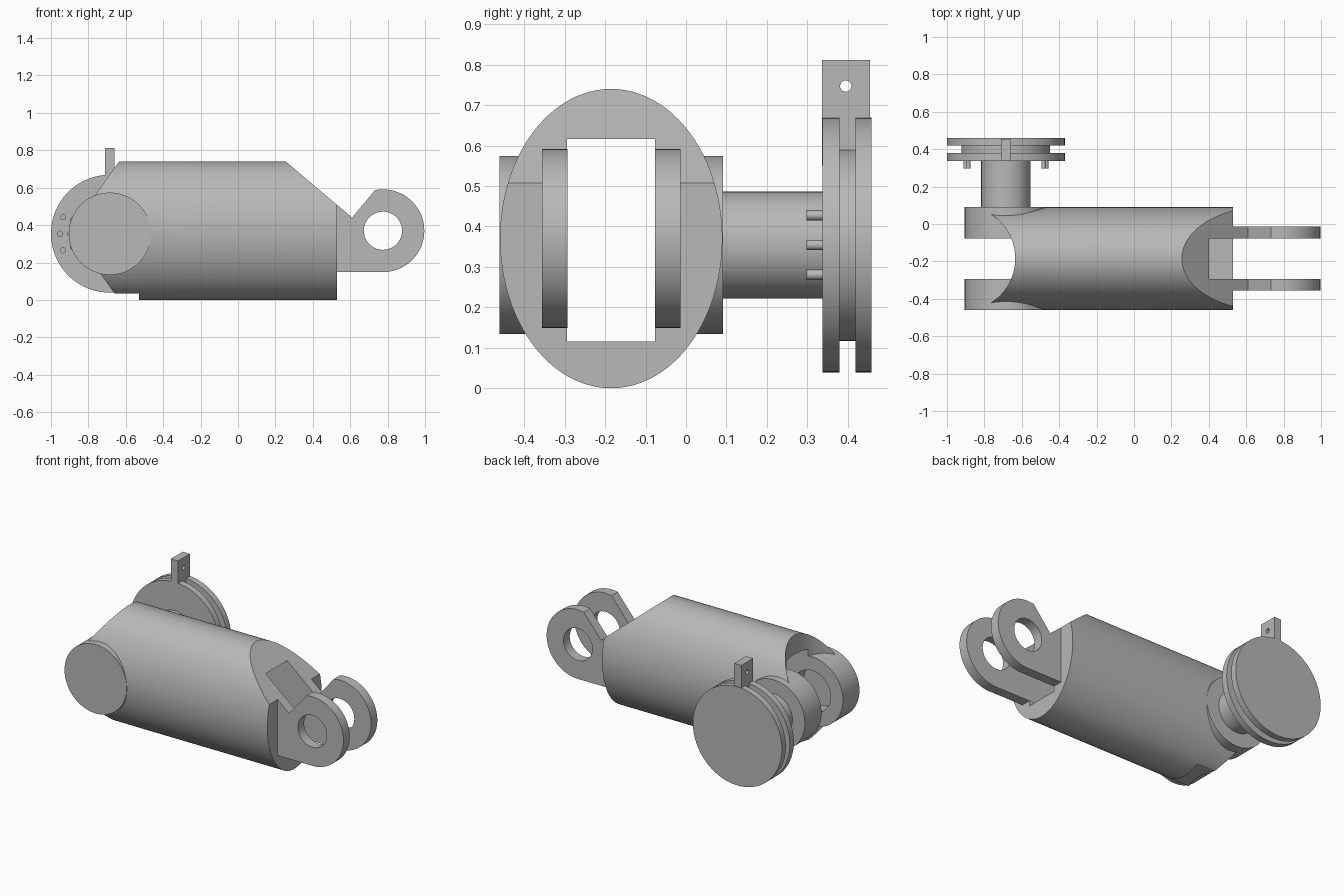
import bpy, bmesh, math
from mathutils import Vector

old = bpy.data.objects.get("Cube")
if old:
    bpy.data.objects.remove(old, do_unlink=True)

steel = bpy.data.materials.new("plain grey")
steel.use_nodes = True
GREY = (0.48, 0.48, 0.48, 1)
steel.diffuse_color = GREY
steel.node_tree.nodes["Principled BSDF"].inputs["Base Color"].default_value = GREY


def arc(cx, cy, rx, ry=None, start=0, end=360, n=64):
    """Points on an ellipse; a full turn is left open at the end."""
    ry = ry or rx
    steps = n if end - start == 360 else n - 1
    angles = [math.radians(start + (end - start) * i / steps) for i in range(n)]
    return [(cx + rx * math.cos(a), cy + ry * math.sin(a)) for a in angles]


def prism(name, pts, axis, lo, hi):
    """Extrude a closed profile along the given axis from lo to hi."""
    place = {"x": lambda p, d: Vector((d, p[0], p[1])),
             "y": lambda p, d: Vector((p[0], d, p[1])),
             "z": lambda p, d: Vector((p[0], p[1], d))}[axis]
    bm = bmesh.new()
    face = bm.faces.new([bm.verts.new(place(p, lo)) for p in pts])
    out = bmesh.ops.extrude_face_region(bm, geom=[face])
    top = [v for v in out["geom"] if isinstance(v, bmesh.types.BMVert)]
    bmesh.ops.translate(bm, verts=top, vec=place((0, 0), hi - lo))
    bmesh.ops.recalc_face_normals(bm, faces=bm.faces)
    mesh = bpy.data.meshes.new(name)
    bm.to_mesh(mesh)
    bm.free()
    mesh.materials.append(steel)
    obj = bpy.data.objects.new(name, mesh)
    bpy.context.collection.objects.link(obj)
    return obj


def rect(x0, y0, x1, y1):
    return [(x0, y0), (x1, y0), (x1, y1), (x0, y1)]


def boolean(target, tool, operation="DIFFERENCE"):
    """Apply a boolean and discard the tool."""
    mod = target.modifiers.new("bool", "BOOLEAN")
    mod.operation, mod.object, mod.solver = operation, tool, "EXACT"
    bpy.context.view_layer.objects.active = target
    bpy.ops.object.modifier_apply(modifier=mod.name)
    bpy.data.objects.remove(tool, do_unlink=True)


MID = -0.185            # centre plane of the body in y
PX, PZ = -0.685, 0.354  # pivot axis

# Body: elliptical barrel with a sloped end, a scooped end and a low flat
body = prism("body", arc(MID, 0.37, 0.275, 0.37, n=96), "x", -0.77, 0.53)
boolean(body, prism("slope_cut", [(0.2, 0.787), (0.7, 0.364), (0.7, 0.9), (0.2, 0.9)], "y", -1, 1))
boolean(body, prism("scoop_cut", arc(-0.916, MID, 0.281, n=96), "z", -0.5, 1.5))
boolean(body, prism("flat_cut", rect(-1, -0.2, -0.53, 0.035), "y", -1, 1))

# Clevis cheeks, then the slot through everything and the blind bore
for lo, hi in ((-0.461, -0.27), (-0.1, 0.091)):
    boolean(body, prism("cheek", arc(PX, PZ, 0.22, n=96), "y", lo, hi), "UNION")
boolean(body, prism("slot_cut", rect(-0.294, 0.116, -0.077, 0.616), "x", -1.2, 1.2))
boolean(body, prism("bore_cut", arc(PX, PZ, 0.132), "y", -0.40, -0.2))

# Pair of rear lugs with eyes
lug_profile = ([(0.45, 0.15)] + arc(0.775, 0.37, 0.221, start=-90, end=101)
               + [(0.61, 0.44), (0.53, 0.508), (0.45, 0.5)])
lugs = []
for name, lo in (("front_lug", -0.356), ("back_lug", -0.077)):
    lug = prism(name, lug_profile, "y", lo, lo + 0.063)
    boolean(lug, prism("eye_cut", arc(0.775, 0.37, 0.102), "y", -1, 1))
    lugs.append(lug)

# Shaft and grooved wheel
shaft = prism("shaft", arc(PX, PZ, 0.132), "y", 0.08, 0.345)
inner_flange = prism("inner_flange", arc(PX, PZ, 0.315, n=96), "y", 0.338, 0.379)
hub = prism("hub", arc(PX, PZ, 0.237, n=96), "y", 0.37, 0.43)
outer_flange = prism("outer_flange", arc(PX, PZ, 0.315, n=96), "y", 0.419, 0.459)

# Pegs and shallow holes fanned out on both sides of the inner flange
pegs = []
for side in (0, 180):
    for step in (-20, 0, 20):
        a = math.radians(side + step)
        c, s = math.cos(a), math.sin(a)
        pegs.append(prism("peg", arc(PX + 0.215 * c, PZ + 0.215 * s, 0.0125, n=20), "y", 0.298, 0.345))
        boolean(inner_flange, prism("hole_cut", arc(PX + 0.266 * c, PZ + 0.26 * s, 0.014, n=20), "y", 0.3, 0.365))

# Upright tab with a cross hole
tab = prism("tab", rect(-0.71, 0.55, -0.66, 0.812), "y", 0.336, 0.455)
boolean(tab, prism("tab_hole_cut", arc(0.395, 0.747, 0.014, n=24), "x", -1, 0))

# Smooth the round walls and keep the edges sharp
bpy.ops.object.select_all(action="DESELECT")
for obj in [body, shaft, inner_flange, hub, outer_flange, tab] + lugs + pegs:
    obj.select_set(True)
bpy.context.view_layer.objects.active = body
bpy.ops.object.shade_smooth_by_angle(angle=math.radians(25))
